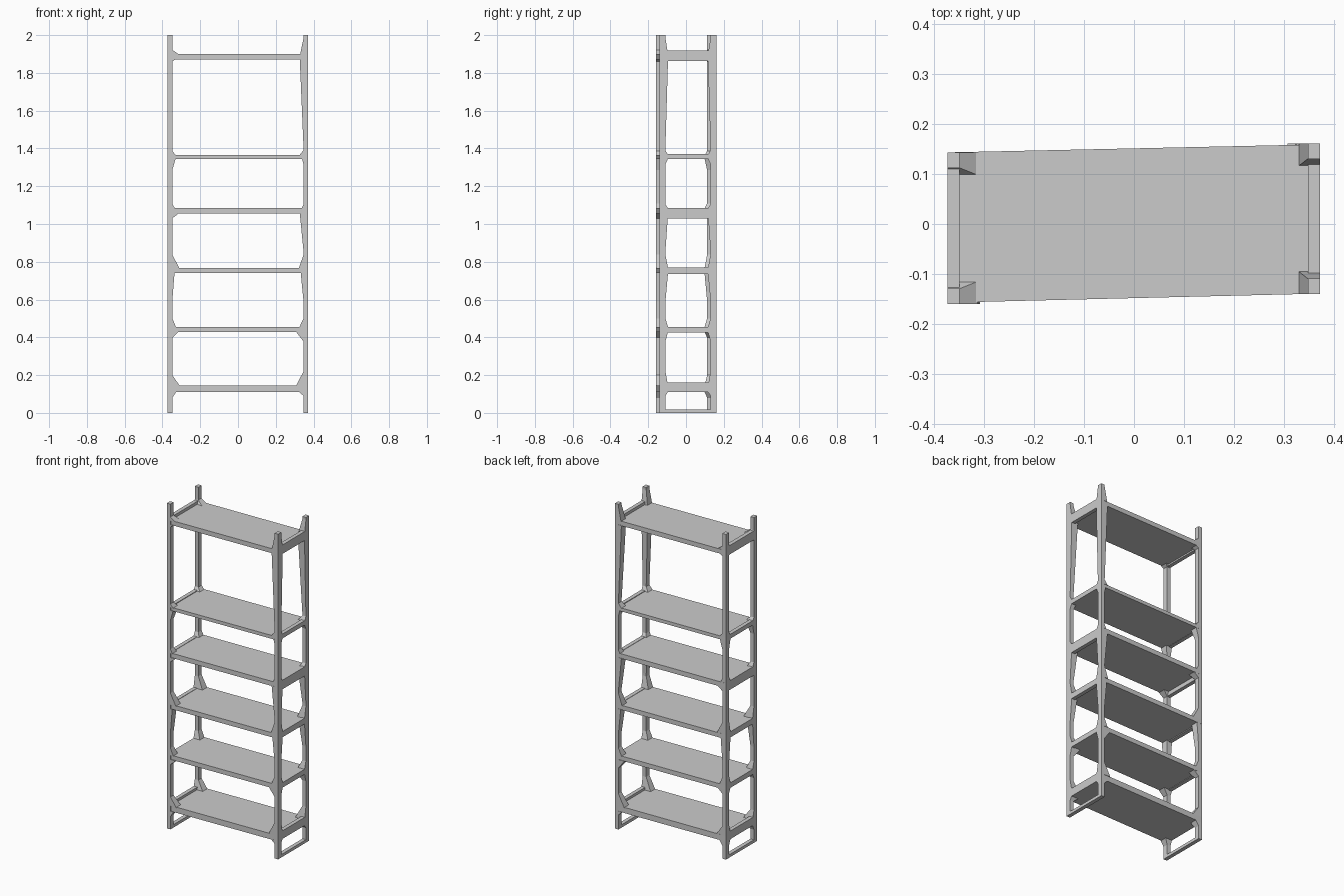
import bpy, bmesh

if "Cube" in bpy.data.objects:
    bpy.data.objects.remove(bpy.data.objects["Cube"])


def loft(name, low, high, z0, z1):
    """Solid between two four-point outlines at heights z0 and z1."""
    bm = bmesh.new()
    a = [bm.verts.new((x, y, z0)) for x, y in low]
    b = [bm.verts.new((x, y, z1)) for x, y in high]
    n = len(a)
    bm.faces.new(a)
    bm.faces.new(b)
    for i in range(n):
        j = (i + 1) % n
        bm.faces.new((a[i], a[j], b[j], b[i]))
    bmesh.ops.recalc_face_normals(bm, faces=bm.faces)
    mesh = bpy.data.meshes.new(name)
    bm.to_mesh(mesh)
    bm.free()
    obj = bpy.data.objects.new(name, mesh)
    bpy.context.collection.objects.link(obj)
    return obj


def rect(x0, x1, y0, y1):
    return [(x0, y0), (x1, y0), (x1, y1), (x0, y1)]


# Corner posts: name -> outer x, outer y (the plan is slightly skewed)
W, D = 0.024, 0.031
posts = {
    "front_left": (-0.372, -0.160),
    "front_right": (0.371, -0.140),
    "back_left": (-0.372, 0.143),
    "back_right": (0.371, 0.161),
}


def corner(key, dx=0.0, dy=0.0):
    """Post cross-section, grown inwards by dx and dy."""
    x, y = posts[key]
    xi = x + (W + dx) * (1 if x < 0 else -1)
    yi = y + (D + dy) * (1 if y < 0 else -1)
    return rect(min(x, xi), max(x, xi), min(y, yi), max(y, yi))


for key in posts:
    loft(key + "_post", corner(key), corner(key), 0, 2)

# Shelf slabs, with end rails joining the posts front to back
shelves = [(0.110, 0.145), (0.428, 0.456), (0.740, 0.768),
           (1.055, 1.084), (1.345, 1.366), (1.872, 1.900)]
rails = [(0.0, 0.018), (0.110, 0.160), (0.425, 0.456), (0.735, 0.770),
         (1.030, 1.086), (1.343, 1.370), (1.863, 1.918)]
outline = [(-0.370, -0.157), (0.369, -0.139), (0.369, 0.159), (-0.370, 0.143)]
for i, (z0, z1) in enumerate(shelves):
    loft(f"shelf_{i + 1}", outline, outline, z0, z1)
for i, (z0, z1) in enumerate(rails):
    for side in ("left", "right"):
        x, y0 = posts["front_" + side]
        y1 = posts["back_" + side][1]
        xi = x + (W if x < 0 else -W)
        r = rect(min(x, xi), max(x, xi), y0 + 0.001, y1 - 0.001)
        loft(f"{side}_end_rail_{i}", r, r, z0, z1)

# Corner braces per shelf: (width, height) above-left, above-right,
# below-left, below-right
braces = [
    ((0.040, 0.055), (0.040, 0.075), (0.022, 0.03), (0.025, 0.02)),
    ((0.020, 0.045), (0.022, 0.045), (0.035, 0.03), (0.040, 0.05)),
    ((0.038, 0.070), (0.025, 0.070), (0.012, 0.15), (0.015, 0.15)),
    ((0.014, 0.025), (0.010, 0.020), (0.035, 0.025), (0.020, 0.20)),
    ((0.020, 0.020), (0.022, 0.025), (0.018, 0.06), (0.008, 0.03)),
    ((0.035, 0.022), (0.018, 0.085), (0.020, 0.012), (0.020, 0.47)),
]
for i, ((z0, z1), spec) in enumerate(zip(shelves, braces)):
    for key in posts:
        s = 1 if "right" in key else 0
        dx, h = spec[s]
        loft(f"{key}_brace_above_{i + 1}", corner(key, dx, 0.014),
             corner(key), z1 - 0.002, z1 + h)
        dx, h = spec[2 + s]
        loft(f"{key}_brace_below_{i + 1}", corner(key),
             corner(key, dx, 0.014), z0 - h, z0 + 0.002)
